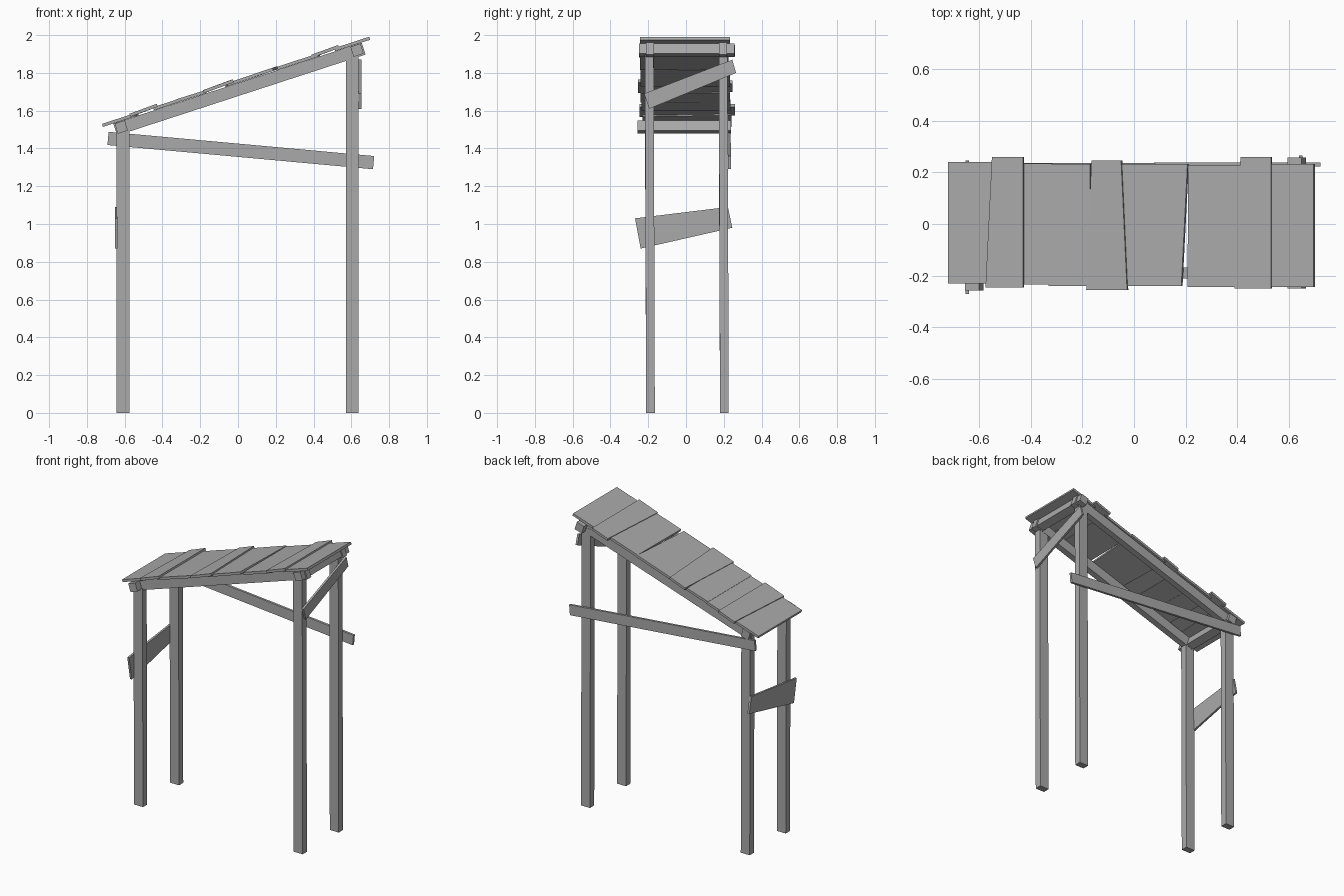
import bpy
import bmesh
from mathutils import Vector

cube = bpy.data.objects.get("Cube")
if cube:
    bpy.data.objects.remove(cube, do_unlink=True)

GREY = 0.4
wood = bpy.data.materials.new("weathered_grey_wood")
wood.use_nodes = True
wood.diffuse_color = (GREY, GREY, GREY, 1)
wood.node_tree.nodes["Principled BSDF"].inputs["Base Color"].default_value = (GREY, GREY, GREY, 1)


def prism(name, outline, depth):
    """Solid made by sweeping a flat outline along the depth vector."""
    bm = bmesh.new()
    face = bm.faces.new([bm.verts.new(p) for p in outline])
    swept = bmesh.ops.extrude_face_region(bm, geom=[face], use_keep_orig=True)
    moved = [g for g in swept["geom"] if isinstance(g, bmesh.types.BMVert)]
    bmesh.ops.translate(bm, verts=moved, vec=Vector(depth))
    bmesh.ops.recalc_face_normals(bm, faces=bm.faces)
    mesh = bpy.data.meshes.new(name)
    bm.to_mesh(mesh)
    bm.free()
    mesh.materials.append(wood)
    obj = bpy.data.objects.new(name, mesh)
    bpy.context.collection.objects.link(obj)
    return obj


def bar(name, start, end, width, depth, side):
    """Rectangular timber from start to end; depth is measured along side."""
    a, b, side = Vector(start), Vector(end), Vector(side)
    across = (b - a).cross(side).normalized() * width / 2
    half = side.normalized() * depth / 2
    outline = [a - across - half, b - across - half, b + across - half, a + across - half]
    return prism(name, outline, half * 2)


SLOPE = 0.326


def roof_z(x):
    return 1.53 + (x + 0.72) * SLOPE


# Four posts, slightly out of true
for end, x, top in (("low", -0.608, 1.5), ("high", 0.605, 1.91)):
    for side, y in (("front", -0.188), ("back", 0.203)):
        foot = prism(f"{end}_{side}_post",
                     [(x + sx * 0.034, y + sy * 0.023, 0)
                      for sx, sy in ((-1, -1), (1, -1), (1, 1), (-1, 1))], (0, 0, top))
        for v in foot.data.vertices:
            if v.co.z > 1:
                v.co.y -= 0.006

# Sloping rafters between the posts
for side, y in (("front", -0.19), ("back", 0.197)):
    bar(f"{side}_rafter", (-0.65, y, roof_z(-0.65) - 0.053),
        (0.665, y, roof_z(0.665) - 0.053), 0.066, 0.042, (0, 1, 0))

# Cross beams under each end of the roof, tilted with the slope
for end, x, y0, y1 in (("low", -0.618, -0.258, 0.238), ("high", 0.63, -0.25, 0.258)):
    z = roof_z(x) - 0.05
    bar(f"{end}_cross_beam", (x, y0, z), (x, y1, z), 0.056, 0.056, (1, 0, SLOPE))

# Loose bracing boards
bar("back_brace", (-0.688, 0.228, 1.453), (0.718, 0.23, 1.325), 0.07, 0.016, (0, 1, 0))
prism("high_end_brace", [(0.639, -0.222, 1.69), (0.639, -0.195, 1.61),
                         (0.639, 0.265, 1.8), (0.639, 0.245, 1.87)], (0.014, 0, 0))
prism("low_end_board", [(-0.652, -0.27, 1.03), (-0.652, -0.24, 0.87),
                        (-0.652, 0.245, 0.98), (-0.652, 0.222, 1.09)], (0.014, 0, 0))

# Roof boards: left x (front, back), right x (front, back), y range, lift (left, right)
boards = [
    (-0.72, -0.72, -0.55, -0.53, -0.23, 0.24, 0, 0),
    (-0.575, -0.55, -0.43, -0.43, -0.245, 0.26, 0.006, 0.012),
    (-0.45, -0.45, -0.31, -0.32, -0.235, 0.235, 0, 0),
    (-0.33, -0.33, -0.17, -0.17, -0.24, 0.232, 0.002, 0),
    (-0.185, -0.165, -0.027, -0.05, -0.255, 0.245, 0.004, 0.01),
    (-0.06, -0.07, 0.183, 0.207, -0.24, 0.232, 0, 0.003),
    (0.207, 0.21, 0.42, 0.43, -0.243, 0.226, 0, 0),
    (0.388, 0.412, 0.53, 0.53, -0.25, 0.26, 0.005, 0.01),
    (0.51, 0.51, 0.695, 0.695, -0.243, 0.232, 0, 0),
]
for i, (lf, lb, rf, rb, y0, y1, lift_l, lift_r) in enumerate(boards, 1):
    corners = [(lf, y0, lift_l), (rf, y0, lift_r), (rb, y1, lift_r), (lb, y1, lift_l)]
    prism(f"roof_board_{i}", [(x, y, roof_z(x) + lift) for x, y, lift in corners],
          (0.005, 0, -0.016))
